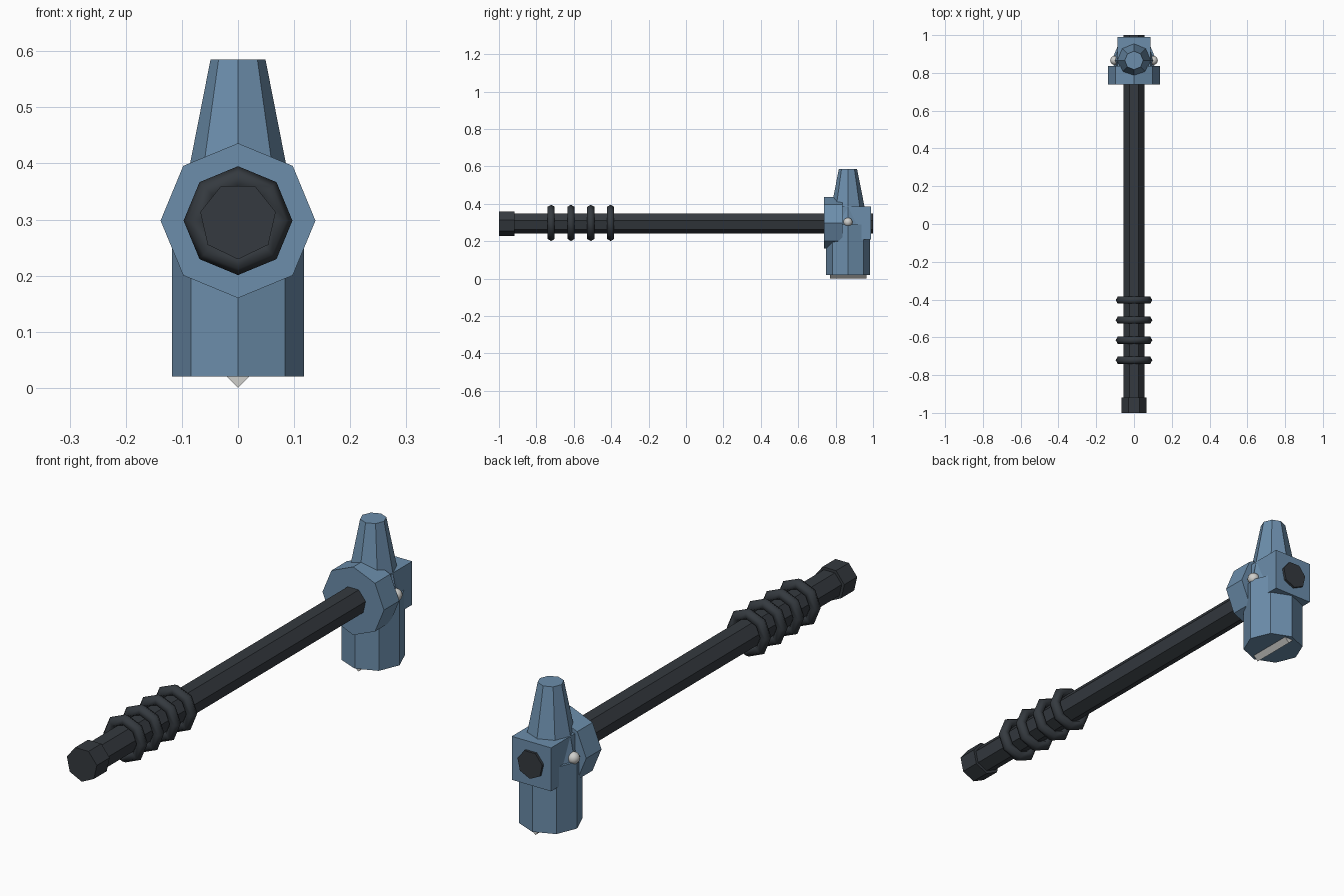
import bpy
import math
from mathutils import Matrix, Vector

cube = bpy.data.objects.get("Cube")
if cube:
    bpy.data.objects.remove(cube, do_unlink=True)


def material(name, color):
    m = bpy.data.materials.new(name)
    m.use_nodes = True
    m.diffuse_color = (*color, 1)
    m.node_tree.nodes["Principled BSDF"].inputs["Base Color"].default_value = (*color, 1)
    return m


STEEL = material("blue steel", (0.15, 0.27, 0.41))
GRIP = material("dark grip", (0.035, 0.042, 0.05))
SILVER = material("silver", (0.62, 0.62, 0.60))

AXIS_Z = 0.298   # height of the handle axis
HEAD_Y = 0.866   # centre of the vertical head


def finish(name, mat):
    ob = bpy.context.object
    ob.name = name
    ob.data.materials.append(mat)
    return ob


def prism_y(name, sides, radius, y0, y1, mat, start=90, z=AXIS_Z):
    """Prism along y, its first corner at the start angle in the xz plane."""
    bpy.ops.mesh.primitive_cylinder_add(vertices=sides, radius=radius, depth=y1 - y0)
    ob = finish(name, mat)
    # Put the first corner on local +x, then lay the prism along y
    spin = Matrix.Rotation(math.radians(start - 90), 4, "Z")
    lay = Matrix.Rotation(math.radians(90), 4, "X")
    ob.data.transform(Matrix.Translation((0, (y0 + y1) / 2, z)) @ lay @ spin)
    return ob


def prism_z(name, r0, r1, z0, z1, mat):
    bpy.ops.mesh.primitive_cone_add(vertices=8, radius1=r0, radius2=r1, depth=z1 - z0,
                                    location=(0, HEAD_Y, (z0 + z1) / 2))
    return finish(name, mat)


# Handle and pommel
prism_y("handle", 7, 0.057, -0.95, 1.0, GRIP, start=-90)
prism_y("pommel", 7, 0.069, -1.0, -0.918, GRIP, start=-90)

# Grip rings
for i in range(4):
    bpy.ops.mesh.primitive_torus_add(major_segments=8, minor_segments=6,
                                     major_radius=0.075, minor_radius=0.022,
                                     location=(0, -0.721 + i * 0.106, AXIS_Z),
                                     rotation=(math.pi / 2, 0, 0))
    finish(f"grip_ring_{i + 1}", GRIP)
    bpy.ops.object.shade_smooth()

# Head: collar, socket block, striking body and tapered peen
prism_y("collar", 8, 0.138, 0.738, 0.836, STEEL)
bpy.ops.mesh.primitive_cube_add(size=0.176, location=(0, 0.902, AXIS_Z))
finish("socket_block", STEEL)
prism_z("striking_body", 0.118, 0.118, 0.02, 0.29, STEEL)
prism_z("tapered_peen", 0.107, 0.049, 0.29, 0.585, STEEL)

# Side pins
for side, x in (("left", 0.102), ("right", -0.102)):
    bpy.ops.mesh.primitive_uv_sphere_add(segments=16, ring_count=10, radius=0.024,
                                         location=(x, HEAD_Y, 0.302))
    finish(f"{side}_pin", SILVER)
    bpy.ops.object.shade_smooth()

# Ridge set into the striking face
prism_y("face_ridge", 4, 0.02, 0.77, 0.965, SILVER, z=0.02)
